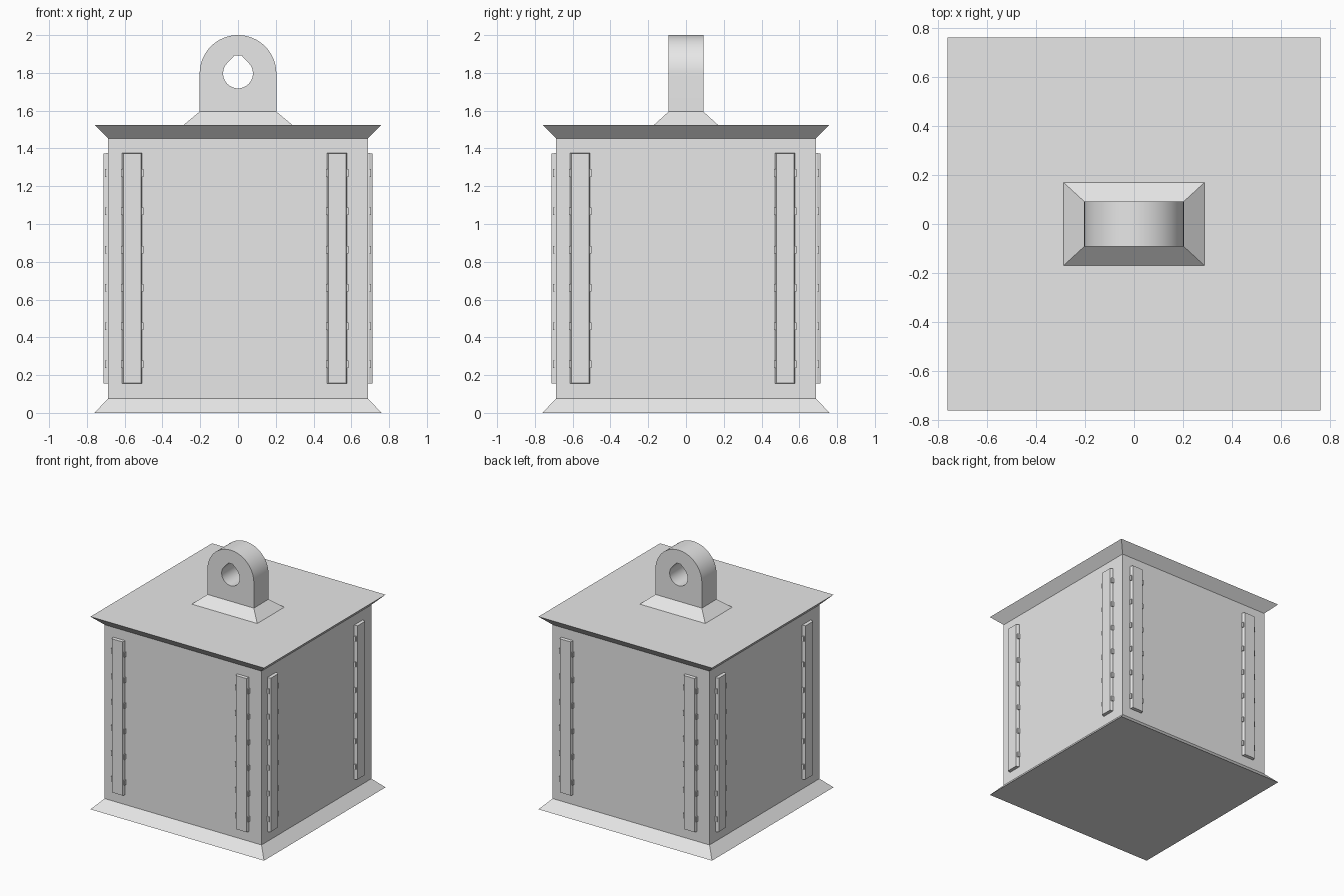
import bpy, bmesh, math
from mathutils import Matrix

cube = bpy.data.objects.get("Cube")
if cube:
    bpy.data.objects.remove(cube, do_unlink=True)

grey = bpy.data.materials.new("plain_grey")
grey.use_nodes = True
grey.diffuse_color = (0.8, 0.8, 0.8, 1)
grey.node_tree.nodes["Principled BSDF"].inputs["Base Color"].default_value = (0.8, 0.8, 0.8, 1)


def loft(bm, levels, cx=0, cy=0, matrix=Matrix()):
    """Stack of rectangles (half width, half depth, height), closed at both ends."""
    rings = [[bm.verts.new(matrix @ Matrix.Translation((cx + sx * w, cy + sy * d, h)).translation)
              for sx, sy in ((-1, -1), (1, -1), (1, 1), (-1, 1))]
             for w, d, h in levels]
    for low, high in zip(rings, rings[1:]):
        for i in range(4):
            j = (i + 1) % 4
            bm.faces.new((low[i], low[j], high[j], high[i]))
    bm.faces.new(rings[0][::-1])
    bm.faces.new(rings[-1])


def finish(bm, name):
    bmesh.ops.recalc_face_normals(bm, faces=bm.faces)
    mesh = bpy.data.meshes.new(name)
    bm.to_mesh(mesh)
    bm.free()
    mesh.materials.append(grey)
    obj = bpy.data.objects.new(name, mesh)
    bpy.context.collection.objects.link(obj)
    return obj


# Square body with flared foot and flared lid
FLARE, WALL = 0.76, 0.687
bm = bmesh.new()
loft(bm, [(FLARE, FLARE, 0), (WALL, WALL, 0.077), (WALL, WALL, 1.453), (FLARE, FLARE, 1.525)])
finish(bm, "body")

# Sloped pedestal under the lifting eye
bm = bmesh.new()
loft(bm, [(0.288, 0.17, 1.524), (0.203, 0.092, 1.595)])
finish(bm, "eye_pedestal")

# Vertical strips with small side tabs, repeated on the four walls
for k, side in enumerate(("front", "right", "back", "left")):
    turn = Matrix.Rotation(k * math.pi / 2, 4, "Z") @ Matrix.Rotation(math.pi / 2, 4, "X")
    for n, cx in enumerate((-0.56, 0.525)):
        bm = bmesh.new()
        loft(bm, [(0.053, 0.61, WALL - 0.005), (0.053, 0.61, 0.694), (0.046, 0.608, 0.712)],
             cx, 0.765, turn)
        finish(bm, f"{side}_strip_{n + 1}")
        bm = bmesh.new()
        for i in range(6):
            loft(bm, [(0.06, 0.02, WALL - 0.005), (0.06, 0.02, 0.704)],
                 cx, 0.257 + i * 0.2026, turn)
        finish(bm, f"{side}_tabs_{n + 1}")

# Lifting eye: arched plate with a teardrop hole
RADIUS, HOLE, CENTRE = 0.203, 0.079, 1.797


def arc(radius, start, end, steps):
    angles = [math.radians(start + (end - start) * i / steps) for i in range(steps + 1)]
    return [(radius * math.cos(a), CENTRE + radius * math.sin(a)) for a in angles]


outline = [(-RADIUS, 1.59), (RADIUS, 1.59)] + arc(RADIUS, 0, 180, 32)
hole = arc(HOLE, 135, 405, 36) + [(0.018, 1.893), (-0.018, 1.893)]
curve = bpy.data.curves.new("eye_profile", "CURVE")
curve.dimensions = "2D"
curve.fill_mode = "BOTH"
curve.extrude = 0.092
for points in (outline, hole):
    spline = curve.splines.new("POLY")
    spline.points.add(len(points) - 1)
    spline.use_cyclic_u = True
    for p, (x, z) in zip(spline.points, points):
        p.co = (x, z, 0, 1)
helper = bpy.data.objects.new("eye_profile", curve)
bpy.context.collection.objects.link(helper)
bpy.context.view_layer.update()
solid = helper.evaluated_get(bpy.context.evaluated_depsgraph_get()).to_mesh()
bm = bmesh.new()
bm.from_mesh(solid)
bpy.data.objects.remove(helper, do_unlink=True)
bmesh.ops.remove_doubles(bm, verts=bm.verts, dist=0.0001)
bmesh.ops.transform(bm, matrix=Matrix.Rotation(math.pi / 2, 4, "X"), verts=bm.verts)
eye = finish(bm, "lifting_eye")

bpy.ops.object.select_all(action="DESELECT")
eye.select_set(True)
bpy.context.view_layer.objects.active = eye
bpy.ops.object.shade_smooth_by_angle(angle=math.radians(30))
